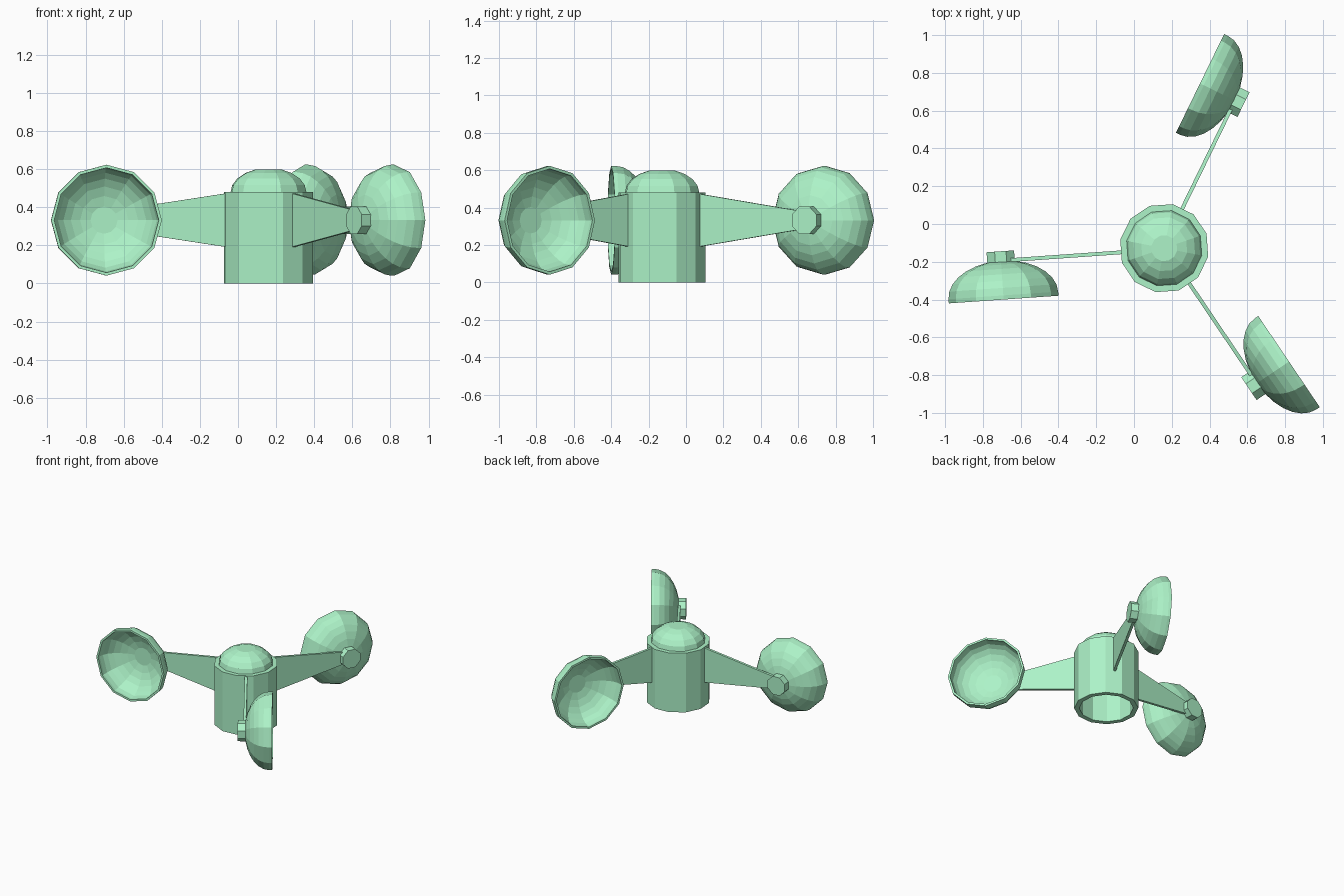
import bpy, bmesh
from math import sin, cos, pi, radians
from mathutils import Matrix, Vector

if "Cube" in bpy.data.objects:
    bpy.data.objects.remove(bpy.data.objects["Cube"])

HUB = Vector((0.16, -0.128, 0))
ARM_Z = 0.332

mint = bpy.data.materials.new("mint")
mint.diffuse_color = (0.42, 0.9, 0.58, 1)
mint.use_nodes = True
mint.node_tree.nodes["Principled BSDF"].inputs["Base Color"].default_value = mint.diffuse_color


def finish(name, bm, matrix):
    bm.transform(matrix)
    bmesh.ops.recalc_face_normals(bm, faces=bm.faces)
    mesh = bpy.data.meshes.new(name)
    bm.to_mesh(mesh)
    bm.free()
    mesh.materials.append(mint)
    obj = bpy.data.objects.new(name, mesh)
    bpy.context.collection.objects.link(obj)
    return obj


def lathe(name, profile, sides, turn, matrix, loop=False):
    """Spin (radius, height) points; loop closes the profile, else ends get flat discs."""
    bm = bmesh.new()
    rings = [[bm.verts.new((r * cos(turn + 2 * pi * i / sides),
                            r * sin(turn + 2 * pi * i / sides), h))
              for i in range(sides)] for r, h in profile]
    pairs = list(zip(rings, rings[1:]))
    if loop:
        pairs.append((rings[-1], rings[0]))
    else:
        bm.faces.new(rings[0])
        bm.faces.new(rings[-1])
    for a, b in pairs:
        for i in range(sides):
            j = (i + 1) % sides
            bm.faces.new((a[i], a[j], b[j], b[i]))
    return finish(name, bm, matrix)


def bowl(radius, depth, base, steps, start, sign=1):
    """Quarter-ellipse profile from the flat crown disc out to the rim."""
    pts = []
    for i in range(steps + 1):
        a = start + (pi / 2 - start) * i / steps
        pts.append((radius * sin(a), base + sign * depth * cos(a)))
    return pts


at_hub = Matrix.Translation(HUB)

# Hub: open-bottomed twelve-sided tube
lathe("hub_sleeve", [(0.237, 0), (0.237, 0.48), (0.2, 0.48), (0.2, 0)],
      12, radians(19), at_hub, loop=True)

# Hub cap: hollow shallow dome
outer = bowl(0.203, 0.128, 0.478, 4, radians(20))
inner = bowl(0.185, 0.11, 0.478, 4, radians(20))
lathe("hub_dome", outer + inner[::-1], 12, radians(19), at_hub)

# Three arms, each with a cup and a peg
cup_out = bowl(0.291, 0.184, 0.19, 6, radians(15), -1) + [(0.291, 0.212)]
cup_in = bowl(0.275, 0.166, 0.19, 6, radians(15), -1) + [(0.275, 0.212)]
for k in range(3):
    spin = at_hub @ Matrix.Translation((0, 0, ARM_Z)) @ Matrix.Rotation(radians(64 + 120 * k), 4, 'Z')
    side = spin @ Matrix.Translation((0.867, 0, 0)) @ Matrix.Rotation(-pi / 2, 4, 'X')
    tag = f"_{k + 1}"

    # Tapered flat arm
    bm = bmesh.new()
    outline = [(0.215, -0.142), (0.85, -0.045), (0.85, 0.045), (0.215, 0.142)]
    face = bm.faces.new([bm.verts.new((u, -0.004, z)) for u, z in outline])
    ext = bmesh.ops.extrude_face_region(bm, geom=[face], use_keep_orig=True)
    bmesh.ops.translate(bm, vec=(0, 0.02, 0),
                        verts=[g for g in ext["geom"] if isinstance(g, bmesh.types.BMVert)])
    finish("arm" + tag, bm, spin)

    # Cup shell and the peg behind it
    lathe("cup" + tag, cup_out + cup_in[::-1], 12, 0, side)
    lathe("peg" + tag, [(0.079, -0.044), (0.079, 0.022)], 8, pi / 8, side)
